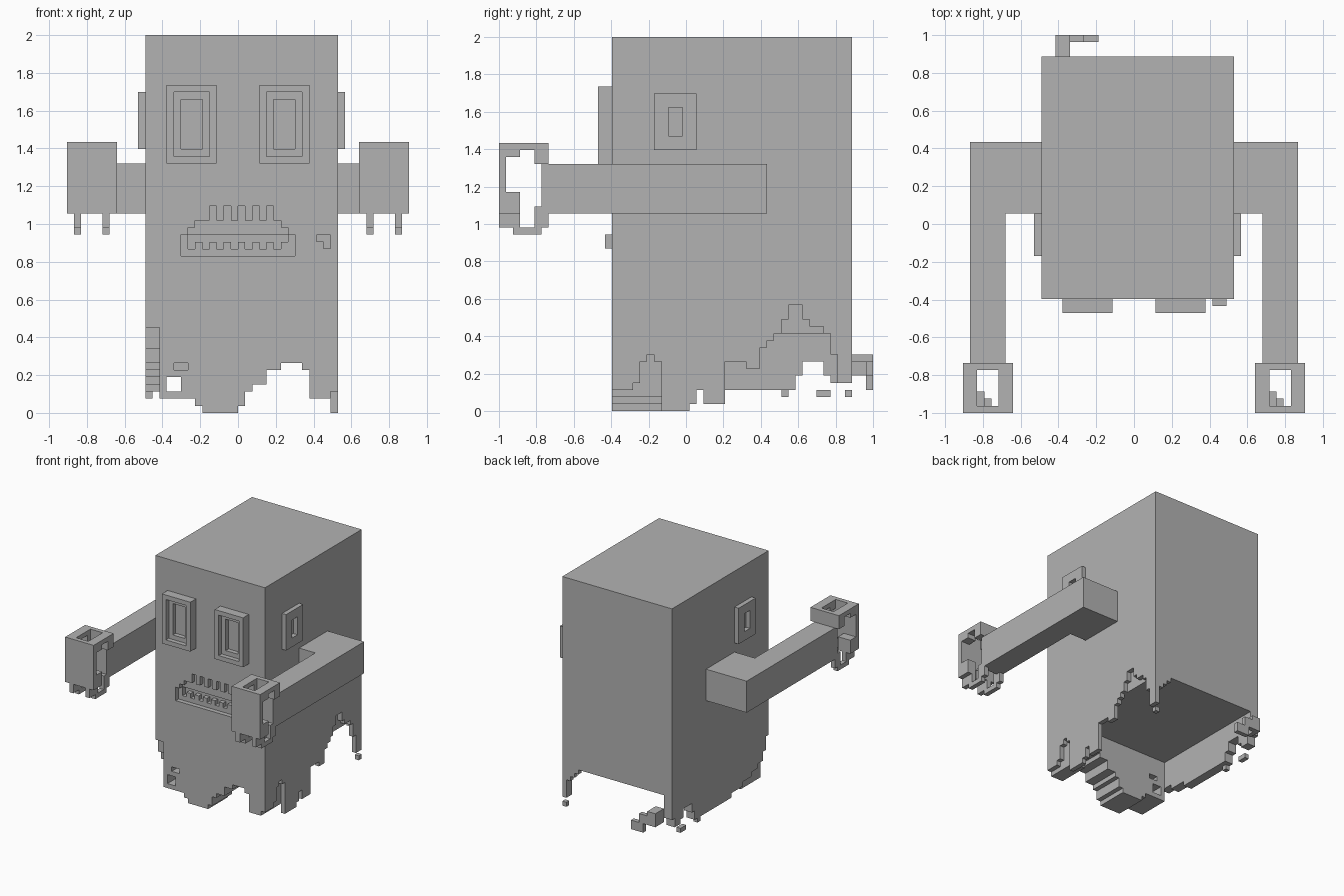
import bpy, bmesh, math
from mathutils import Vector

cube = bpy.data.objects.get("Cube")
if cube:
    bpy.data.objects.remove(cube, do_unlink=True)

U = 2 / 53                                   # edge length of one block
ORIGIN = Vector((24, 26.5, 0))

grey = bpy.data.materials.new("plain_grey")
grey.use_nodes = True
GREY = (0.45, 0.45, 0.45, 1)
grey.diffuse_color = GREY
grey.node_tree.nodes["Principled BSDF"].inputs["Base Color"].default_value = GREY


def box(i0, i1, j0, j1, k0, k1):
    """Set of blocks filling a range in x, y and z."""
    return {(i, j, k) for i in range(i0, i1) for j in range(j0, j1) for k in range(k0, k1)}


def runs(*pairs):
    """Expand (count, value) pairs into a list."""
    return [v for n, v in pairs for _ in range(n)]


def build(name, blocks, shift=0):
    """Skin a set of blocks and merge the flat areas."""
    bm = bmesh.new()
    verts = {}

    def vert(p):
        key = tuple(p)
        if key not in verts:
            verts[key] = bm.verts.new((Vector(key) + Vector((shift, 0, 0)) - ORIGIN) * U)
        return verts[key]

    for cell in blocks:
        for axis in range(3):
            b, c = (axis + 1) % 3, (axis + 2) % 3
            for side in (0, 1):
                near = list(cell)
                near[axis] += 2 * side - 1
                if tuple(near) in blocks:
                    continue
                ring = []
                for db, dc in ((0, 0), (1, 0), (1, 1), (0, 1)):
                    p = list(cell)
                    p[axis] += side
                    p[b] += db
                    p[c] += dc
                    ring.append(vert(p))
                bm.faces.new(ring if side else ring[::-1])
    bmesh.ops.dissolve_limit(bm, angle_limit=math.radians(1), verts=bm.verts, edges=bm.edges)
    mesh = bpy.data.meshes.new(name)
    bm.to_mesh(mesh)
    bm.free()
    mesh.materials.append(grey)
    obj = bpy.data.objects.new(name, mesh)
    bpy.context.collection.objects.link(obj)
    return obj


# Body: solid block above a ragged, hollow hem
CAP = 11
body = box(11, 38, 16, 50, CAP, 53)

# Thick front hem, bottom height per column
front_hem = runs((5, 2), (1, 1), (5, 0), (1, 1), (1, 3), (2, 4), (2, 6), (3, 7), (1, 6), (3, 2))
for i, low in enumerate(front_hem, 13):
    body |= box(i, i + 1, 16, 23, low, CAP)
body -= box(15, 17, 16, 23, 6, 7)
body -= box(14, 16, 16, 23, 3, 5)

# Side hems, bottom height per row from front to back
right_hem = runs((1, 12), (1, 9), (2, 7), (2, 6), (3, 5), (4, 4), (13, 3),
                 (1, 5), (3, 7), (1, 5), (2, 4), (1, 6))
left_hem = runs((3, 3), (1, 4), (1, 7), (1, 8), (1, 7), (4, 0), (1, 1), (1, 3), (3, 1), (3, 7),
                (2, 6), (1, 9), (1, 10), (1, 11), (1, 13), (2, 15), (1, 13), (2, 12), (1, 11),
                (1, 8), (2, 4))
for i0, i1, hem in ((11, 13, right_hem), (37, 38, left_hem)):
    for j, low in enumerate(hem, 16):
        body -= box(i0, i1, j, j + 1, 0, low)
        body |= box(i0, i1, j, j + 1, low, CAP)
for step in range(3):
    body |= box(36 - step, 37 - step, 49, 50, 8 + step, CAP)

# Mouth: stepped recess with a spiky upper edge
body -= box(16, 32, 16, 17, 22, 25)
body -= box(17, 31, 16, 17, 25, 26)
body -= box(19, 29, 16, 17, 26, 27)
body -= box(18, 30, 16, 17, 26, 27)
for i in range(20, 30, 2):
    body -= box(i, i + 1, 16, 17, 27, 29)
body -= box(17, 31, 17, 18, 23, 25)
for i in range(18, 31, 2):
    body |= box(i, i + 1, 17, 18, 23, 24)
build("body", body)

# Loose scraps around the hem
scraps = box(13, 15, 50, 53, 7, 8) | box(13, 14, 50, 53, 5, 7)
scraps |= box(14, 17, 52, 53, 5, 7) | box(16, 19, 52, 53, 3, 5)
scraps |= box(37, 38, 49, 50, 2, 3) | box(11, 12, 45, 47, 2, 3) | box(11, 12, 40, 41, 2, 3)
build("hem_scraps", scraps)

# Mark beside the mouth
build("cheek_mark", box(35, 37, 15, 16, 23, 25) - box(35, 36, 15, 16, 23, 24))

# Eyes: two-step frames
eye = box(14, 21, 14, 16, 35, 46) - box(15, 20, 14, 15, 36, 45) - box(16, 19, 14, 16, 37, 44)
build("right_eye", eye)
build("left_eye", eye, 13)

# Ears: flat rings on the sides
ear = box(10, 11, 22, 28, 37, 45) - box(10, 11, 24, 26, 39, 43)
build("right_ear", ear)
build("left_ear", ear, 28)

# Arms: shoulder bar plus forearm reaching forward
forearm = box(1, 6, 6, 28, 28, 35)
build("right_arm", forearm | box(1, 11, 28, 38, 28, 35))
build("left_arm", forearm | box(-4, 6, 28, 38, 28, 35), 41)

# Hands: front plate, open top ring and hooked fingers
hand = box(0, 7, 0, 1, 28, 38) | box(0, 7, 6, 7, 35, 38)
for i in (0, 5):
    hand |= box(i, i + 2, 1, 7, 37, 38) | box(i, i + 2, 1, 3, 36, 37)
    hand |= box(i, i + 2, 5, 7, 35, 37) | box(i, i + 2, 1, 3, 28, 31)
for i in (1, 5):
    hand |= box(i, i + 1, 0, 3, 26, 28) | box(i, i + 1, 2, 6, 25, 26)
    hand |= box(i, i + 1, 6, 7, 26, 28) | box(i, i + 1, 5, 6, 26, 29)
hand |= box(2, 3, 1, 3, 28, 31) | box(3, 4, 1, 2, 28, 30)
build("right_hand", hand)
build("left_hand", hand, 41)
